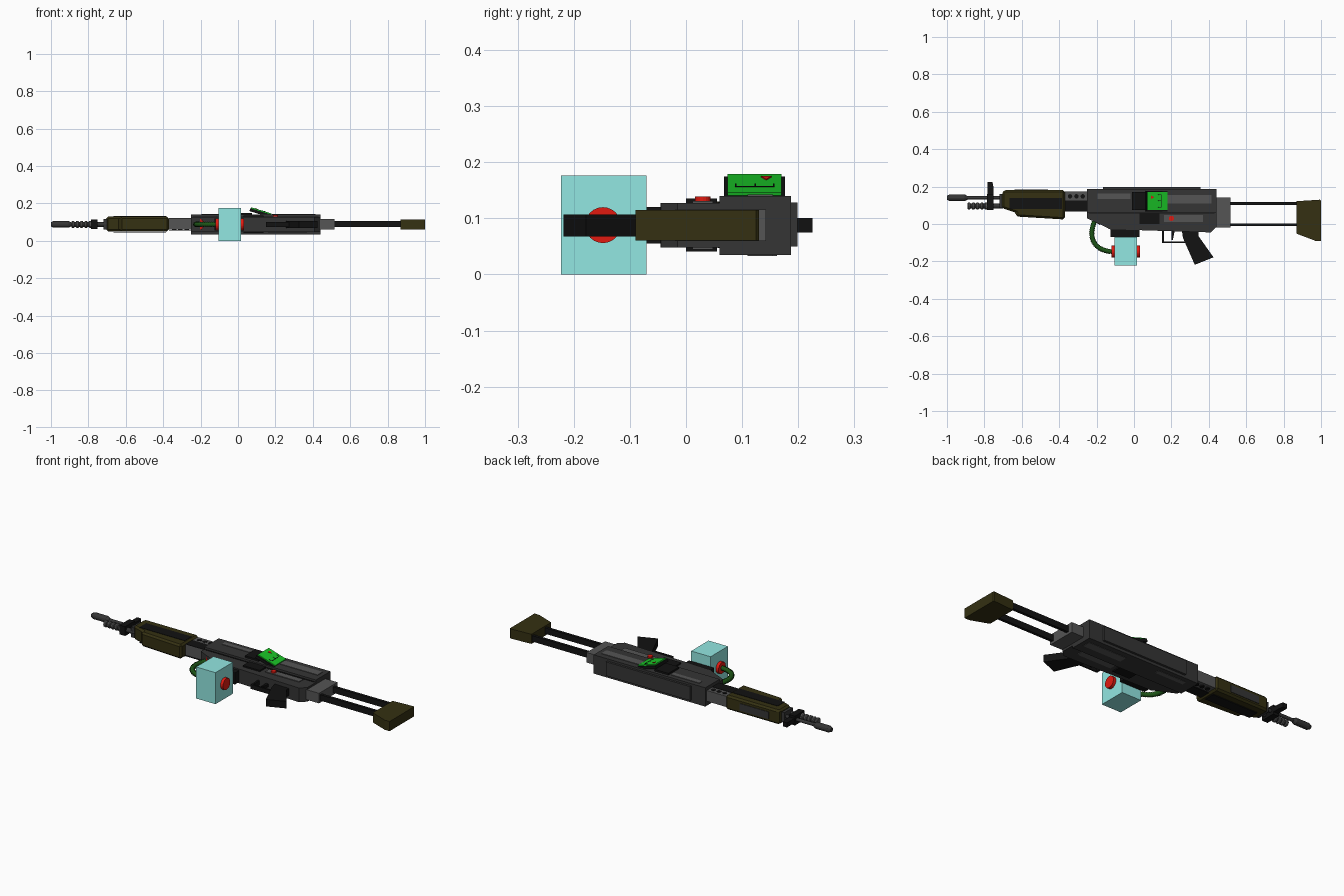
import bpy, bmesh, math
from mathutils import Vector, Matrix

if "Cube" in bpy.data.objects:
    bpy.data.objects.remove(bpy.data.objects["Cube"])

ZC = 0.088  # mid-plane of the whole model


def mat(name, r, g, b):
    m = bpy.data.materials.new(name)
    m.diffuse_color = (r, g, b, 1)
    m.use_nodes = True
    m.node_tree.nodes["Principled BSDF"].inputs["Base Color"].default_value = m.diffuse_color
    return m


BLACK = mat("black", 0.006, 0.006, 0.006)
DARK = mat("dark_grey", 0.035, 0.035, 0.035)
MID = mat("mid_grey", 0.09, 0.09, 0.09)
OLIVE = mat("olive", 0.035, 0.03, 0.006)
CYAN = mat("cyan", 0.29, 0.8, 0.76)
RED = mat("red", 0.75, 0.01, 0.005)
GREEN = mat("screen_green", 0.01, 0.55, 0.02)
HOSE = mat("hose_green", 0.012, 0.09, 0.008)


def finish(name, bm, m):
    bmesh.ops.recalc_face_normals(bm, faces=bm.faces)
    me = bpy.data.meshes.new(name)
    bm.to_mesh(me)
    bm.free()
    me.materials.append(m)
    ob = bpy.data.objects.new(name, me)
    bpy.context.collection.objects.link(ob)
    return ob


def prism(name, pts, z0, z1, m, bevel=0):
    """Outline in the xy plane, extruded from z0 to z1."""
    bm = bmesh.new()
    f = bm.faces.new([bm.verts.new((x, y, z0)) for x, y in pts])
    r = bmesh.ops.extrude_face_region(bm, geom=[f])
    vs = [v for v in r["geom"] if isinstance(v, bmesh.types.BMVert)]
    bmesh.ops.translate(bm, verts=vs, vec=(0, 0, z1 - z0))
    ob = finish(name, bm, m)
    if bevel:
        b = ob.modifiers.new("chamfer", "BEVEL")
        b.width, b.segments = bevel, 1
    return ob


def box(name, x0, x1, y0, y1, z0, z1, m, bevel=0):
    return prism(name, [(x0, y0), (x1, y0), (x1, y1), (x0, y1)], z0, z1, m, bevel)


def both_sides(name, x0, x1, y0, y1, z0, z1, m):
    """Panel on the upper side and its mirror on the lower side."""
    box(name + "_upper", x0, x1, y0, y1, z0, z1, m)
    box(name + "_lower", x0, x1, y0, y1, 2 * ZC - z1, 2 * ZC - z0, m)


def lathe_x(name, prof, y, m, z=ZC, n=16):
    """Round part along x; prof is a list of (x, radius)."""
    bm = bmesh.new()
    rings = [[bm.verts.new((x, y + r * math.cos(2 * math.pi * i / n),
                            z + r * math.sin(2 * math.pi * i / n)))
              for i in range(n)] for x, r in prof]
    for a, b in zip(rings, rings[1:]):
        for i in range(n):
            j = (i + 1) % n
            bm.faces.new((a[i], a[j], b[j], b[i]))
    bm.faces.new(rings[0])
    bm.faces.new(rings[-1])
    return finish(name, bm, m)


# receiver
box("upper_receiver", -0.25, 0.44, 0.06, 0.187, 0.035, 0.14, DARK)
prism("lower_receiver", [(-0.25, 0.07), (0.44, 0.07), (0.44, -0.015), (0.41, -0.045),
                         (-0.13, -0.028), (-0.165, -0.01), (-0.25, 0.03)], 0.048, 0.127, DARK)
box("top_rail", -0.165, 0.355, 0.18, 0.199, 0.05, 0.128, DARK)
both_sides("rear_strip", 0.18, 0.415, 0.11, 0.155, 0.138, 0.143, MID)
both_sides("front_strip", -0.195, -0.02, 0.135, 0.162, 0.138, 0.143, MID)
both_sides("lower_strip", 0.16, 0.37, 0.012, 0.048, 0.125, 0.131, MID)
both_sides("port", 0.03, 0.135, 0.0, 0.055, 0.125, 0.135, BLACK)
both_sides("seam", -0.24, 0.43, 0.056, 0.06, 0.125, 0.129, BLACK)
bm = bmesh.new()
bmesh.ops.create_cone(bm, cap_ends=True, segments=16, radius1=0.014, radius2=0.014, depth=0.012,
                      matrix=Matrix.Translation((0.2, 0.03, 0.133)))
finish("red_button", bm, RED)

# tilted display on the upper side
box("screen_mount", -0.01, 0.075, 0.075, 0.17, 0.135, 0.15, BLACK)
bm_parts = [box("screen_body", -0.06, 0.06, -0.054, 0.054, -0.016, 0.0, BLACK),
            box("screen", -0.056, 0.056, -0.048, 0.048, -0.004, 0.006, GREEN),
            prism("screen_marker", [(-0.036, 0.012), (-0.036, 0.03), (-0.018, 0.021)],
                  0.005, 0.008, RED),
            box("screen_line", 0.02, 0.023, -0.035, 0.035, 0.005, 0.007, BLACK)]
for i, y in enumerate((-0.035, 0.0, 0.033)):
    bm_parts.append(box(f"screen_tick_{i}", 0.005, 0.022, y, y + 0.003, 0.005, 0.007, BLACK))
for ob in bm_parts:
    ob.location = (0.123, 0.122, 0.157)
    ob.rotation_euler = (0, math.radians(17), 0)

# stock
box("stock_block", 0.43, 0.515, -0.02, 0.143, 0.06, 0.116, MID)
for i, y in enumerate((-0.004, 0.11)):
    box(f"stock_rod_{i}", 0.5, 0.88, y - 0.008, y + 0.008, 0.073, 0.106, BLACK)
prism("butt_plate", [(0.87, 0.122), (0.995, 0.13), (1.0, 0.125), (1.0, -0.09), (0.97, -0.09),
                     (0.87, -0.052)], 0.061, 0.115, OLIVE)

# grip and trigger
prism("grip", [(0.255, -0.03), (0.345, -0.03), (0.345, -0.065), (0.425, -0.178), (0.325, -0.218),
               (0.262, -0.075)], 0.068, 0.107, BLACK)
box("guard_front", 0.15, 0.16, -0.102, -0.03, 0.075, 0.1, BLACK)
box("guard_bottom", 0.15, 0.275, -0.102, -0.094, 0.075, 0.1, BLACK)
prism("trigger", [(0.2, -0.035), (0.218, -0.035), (0.208, -0.085), (0.2, -0.085)],
      0.08, 0.096, BLACK)

# tank with end caps
box("tank_holder", -0.125, 0.03, -0.07, -0.005, 0.055, 0.12, BLACK)
box("tank", -0.103, 0.017, -0.223, -0.07, 0.0, 0.176, CYAN)
lathe_x("tank_cap_right", [(0.01, 0.032), (0.033, 0.032)], -0.148, RED, n=24)
lathe_x("tank_cap_left", [(-0.12, 0.032), (-0.1, 0.032)], -0.148, RED, n=24)

# ribbed hose from the receiver to the tank
P = [Vector(p) for p in ((-0.2, 0.035, ZC), (-0.25, -0.05, ZC), (-0.23, -0.145, ZC),
                         (-0.11, -0.148, ZC))]
cu = bpy.data.curves.new("hose", "CURVE")
cu.dimensions, cu.bevel_depth, cu.bevel_resolution = "3D", 0.014, 2
cu.use_fill_caps = True
sp = cu.splines.new("POLY")
N = 50
sp.points.add(N)
for i, pt in enumerate(sp.points):
    t = i / N
    c = (P[0] * (1 - t) ** 3 + P[1] * 3 * t * (1 - t) ** 2
         + P[2] * 3 * t * t * (1 - t) + P[3] * t ** 3)
    pt.co = (*c, 1)
    pt.radius = 1.05 if i % 2 else 0.78
cu.materials.append(HOSE)
bpy.context.collection.objects.link(bpy.data.objects.new("hose", cu))
conn = lathe_x("hose_connector", [(-0.016, 0.03), (0.016, 0.03)], 0, RED, z=0)
conn.location = (-0.2, 0.025, ZC)
conn.rotation_euler = (0, 0, math.radians(58))

# neck between receiver and fore-end
box("neck", -0.38, -0.24, 0.066, 0.174, 0.06, 0.12, MID)
both_sides("neck_panel", -0.37, -0.25, 0.066, 0.125, 0.118, 0.122, BLACK)
for s in (1, -1):
    for i in range(3):
        bm = bmesh.new()
        bmesh.ops.create_cone(bm, cap_ends=True, segments=12, radius1=0.012, radius2=0.012,
                              depth=0.006, matrix=Matrix.Translation(
                                  (-0.342 + 0.034 * i, 0.148, ZC + s * 0.031)))
        finish(f"neck_hole_{i}_{'upper' if s > 0 else 'lower'}", bm, BLACK)

# fore-end
prism("fore_end", [(-0.705, 0.165), (-0.695, 0.182), (-0.37, 0.182), (-0.37, 0.024),
                   (-0.63, 0.04), (-0.63, 0.06), (-0.705, 0.085)], 0.05, 0.13, OLIVE, 0.01)
both_sides("fore_end_panel", -0.665, -0.385, 0.08, 0.14, 0.128, 0.132, BLACK)
box("fore_end_top_panel", -0.64, -0.46, 0.175, 0.185, 0.068, 0.108, DARK)
box("front_collar", -0.72, -0.7, 0.085, 0.16, 0.06, 0.116, DARK)

# sight post, barrel and gas tube
prism("front_sight", [(-0.782, 0.075), (-0.752, 0.075), (-0.752, 0.2), (-0.757, 0.225),
                      (-0.782, 0.225)], 0.075, 0.101, BLACK)
box("sight_clamp", -0.785, -0.75, 0.075, 0.16, 0.062, 0.114, BLACK)
lathe_x("barrel", [(-0.9, 0.009), (-0.7, 0.009)], 0.14, DARK, n=12)
lathe_x("muzzle", [(-1.0, 0.011), (-0.985, 0.018), (-0.905, 0.018), (-0.89, 0.01)], 0.14, DARK, n=12)
lathe_x("lower_tube", [(-0.88, 0.013), (-0.7, 0.013)], 0.096, DARK, n=12)
for i in range(5):
    x = -0.89 + i * 0.023
    lathe_x(f"tube_ring_{i}", [(x, 0.015), (x + 0.004, 0.019), (x + 0.012, 0.019),
                               (x + 0.016, 0.015)], 0.096, MID, n=12)
